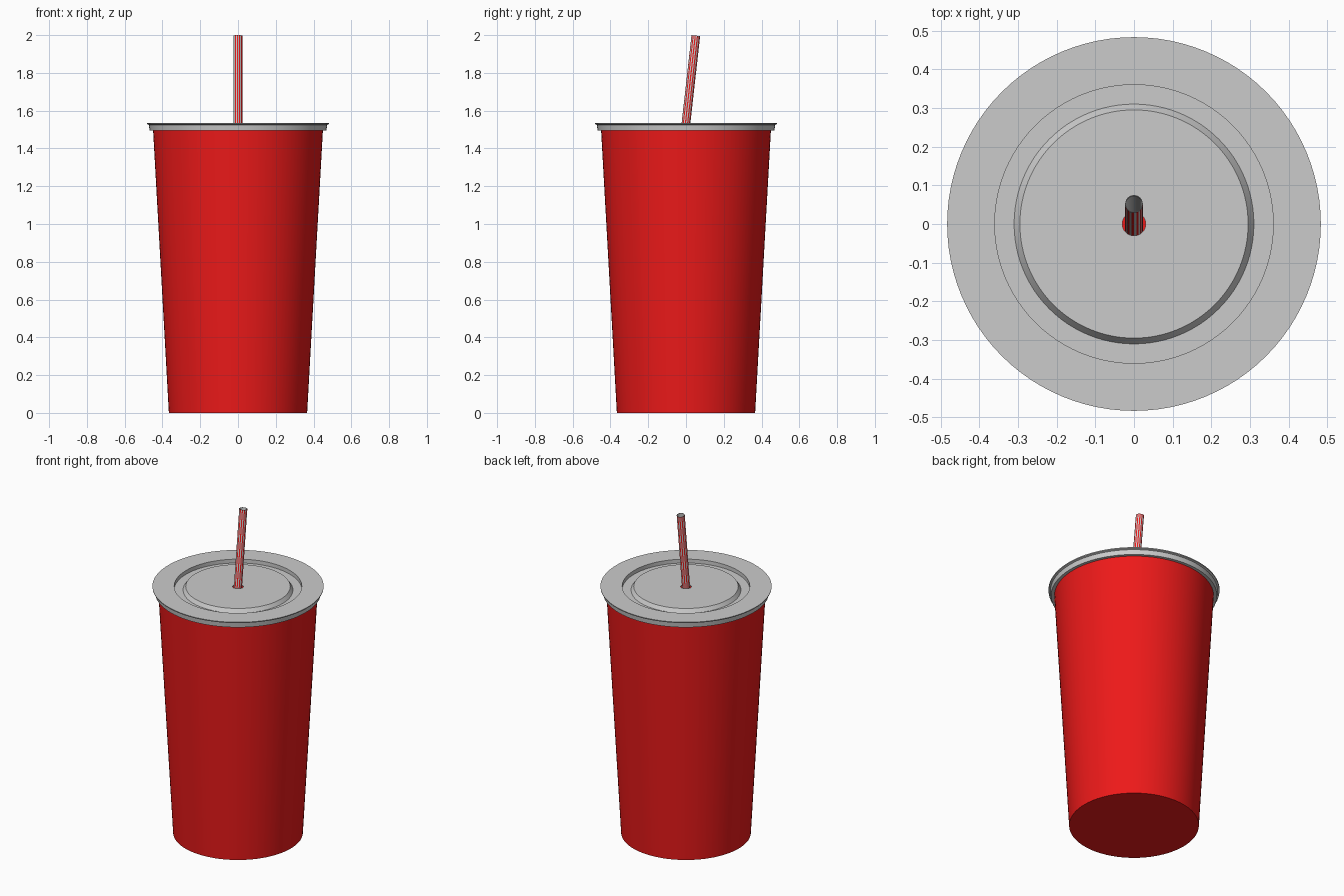
import bpy, bmesh, math
from mathutils import Matrix

if "Cube" in bpy.data.objects:
    bpy.data.objects.remove(bpy.data.objects["Cube"])


def material(name, color):
    m = bpy.data.materials.new(name)
    m.diffuse_color = color
    m.use_nodes = True
    m.node_tree.nodes["Principled BSDF"].inputs["Base Color"].default_value = m.diffuse_color
    return m


def lathe(name, profile, sides, mats=(), closed=False, pick=None):
    """Revolve (radius, z) points around z; pick(row, side) chooses the material slot."""
    bm = bmesh.new()
    rings = [[bm.verts.new((r * math.cos(2 * math.pi * s / sides),
                            r * math.sin(2 * math.pi * s / sides), z))
              for s in range(sides)] for r, z in profile]
    for i in range(len(rings) if closed else len(rings) - 1):
        a, b = rings[i], rings[(i + 1) % len(rings)]
        for s in range(sides):
            t = (s + 1) % sides
            f = bm.faces.new((a[s], a[t], b[t], b[s]))
            if pick:
                f.material_index = pick(i, s)
    bmesh.ops.remove_doubles(bm, verts=bm.verts, dist=1e-5)
    bmesh.ops.recalc_face_normals(bm, faces=bm.faces)
    me = bpy.data.meshes.new(name)
    bm.to_mesh(me)
    bm.free()
    for m in mats:
        me.materials.append(m)
    ob = bpy.data.objects.new(name, me)
    bpy.context.collection.objects.link(ob)
    bpy.ops.object.select_all(action='DESELECT')
    ob.select_set(True)
    bpy.context.view_layer.objects.active = ob
    bpy.ops.object.shade_smooth_by_angle(angle=math.radians(30))
    return ob


red = material("red", (0.85, 0.01, 0.01, 1))
grey = material("grey", (0.7, 0.7, 0.7, 1))

# Hollow tapered cup
lathe("cup", [(0, 0), (0.366, 0), (0.45, 1.505), (0.44, 1.505),
              (0.356, 0.012), (0, 0.012)], 96, [red])

# Lid: flared rim, recessed ring, raised centre with a straw hole
lathe("lid", [(0.03, 1.533), (0.295, 1.533), (0.31, 1.511), (0.36, 1.511),
              (0.36, 1.535), (0.483, 1.535), (0.482, 1.529), (0.472, 1.525),
              (0.468, 1.496), (0.449, 1.496), (0.449, 1.506),
              (0.30, 1.506), (0.286, 1.526), (0.03, 1.526)], 96, closed=True)

# Leaning striped straw, a thin open tube
tilt, radius, length = math.radians(6.4), 0.023, 1.95
straw = lathe("straw", [(radius, -length), (radius, 0), (radius - 0.002, 0),
                        (radius - 0.002, -length)], 24, [grey, red], closed=True,
              pick=lambda row, side: 1 if row == 0 and side % 2 else 0)
top = (0, 0.052, 2.0 - radius * math.sin(tilt))
straw.data.transform(Matrix.Translation(top) @ Matrix.Rotation(-tilt, 4, 'X'))
